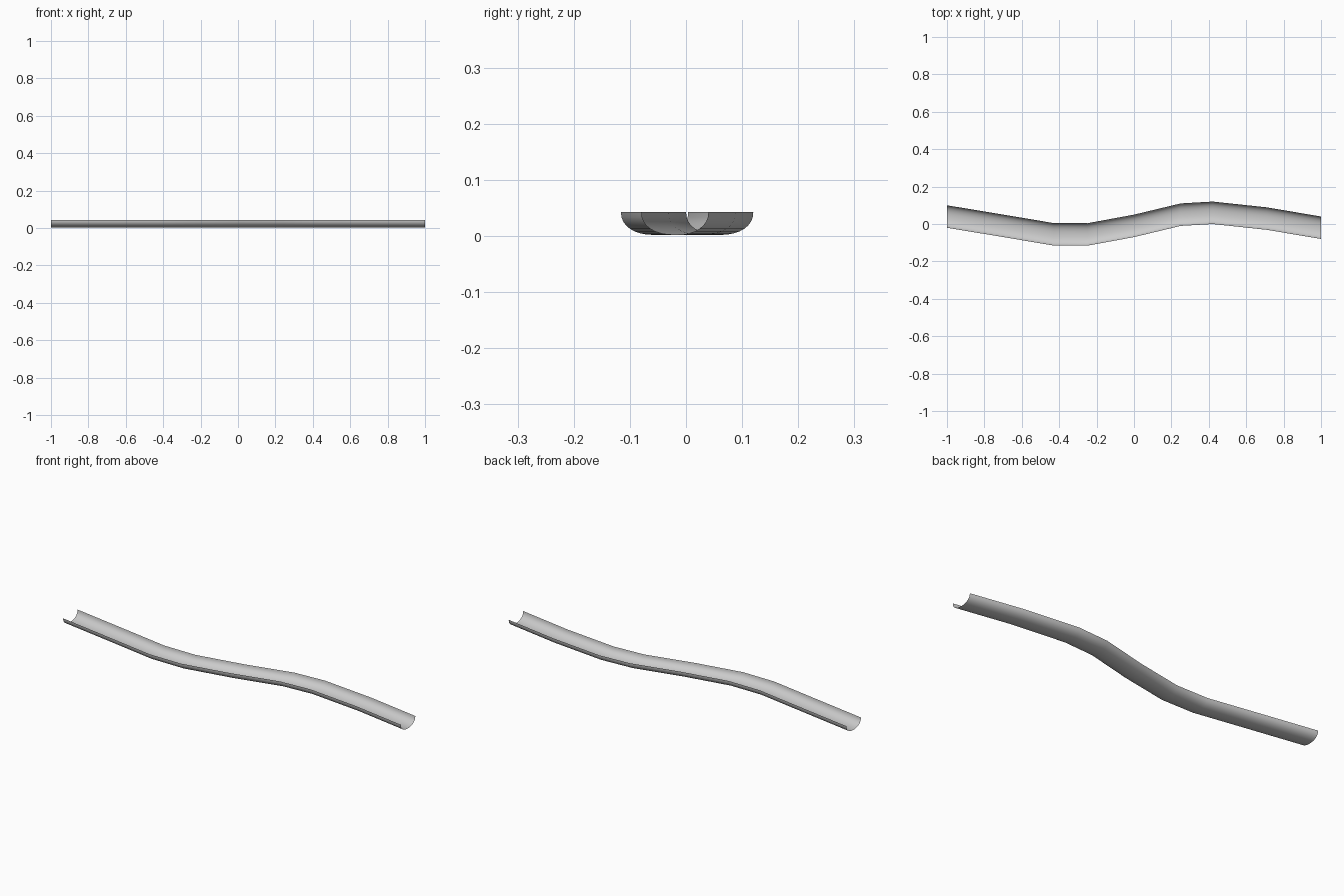
import bpy, bmesh, math

if "Cube" in bpy.data.objects:
    bpy.data.objects.remove(bpy.data.objects["Cube"])

# centre line of the channel (x, y), gently meandering
PATH = [(-1, .04), (-.71, -.008), (-.43, -.055), (-.25, -.056), (0, -.01),
        (.25, .05), (.42, .06), (.71, .029), (1, -.02)]
HALF_W, DEPTH, N = .06, .041, 16

def section(x, y):
    """Open U profile in a plane of constant x."""
    pts = []
    for i in range(N + 1):
        a = math.pi * i / N
        c, s = math.cos(a), math.sin(a)
        px = -math.copysign(abs(c) ** .9, c)
        pts.append((x, y + HALF_W * px, .043 - DEPTH * s ** .9))
    return pts

# trough: sweep the profile along the path
bm = bmesh.new()
rows = [[bm.verts.new(p) for p in section(x, y)] for x, y in PATH]
for a, b in zip(rows, rows[1:]):
    for i in range(N):
        bm.faces.new((a[i], b[i], b[i + 1], a[i + 1]))
me = bpy.data.meshes.new("trough")
bm.to_mesh(me)
bm.free()
trough = bpy.data.objects.new("curved_trough", me)
bpy.context.collection.objects.link(trough)
bpy.context.view_layer.objects.active = trough
trough.select_set(True)
bpy.ops.object.shade_smooth_by_angle(angle=math.radians(40))
